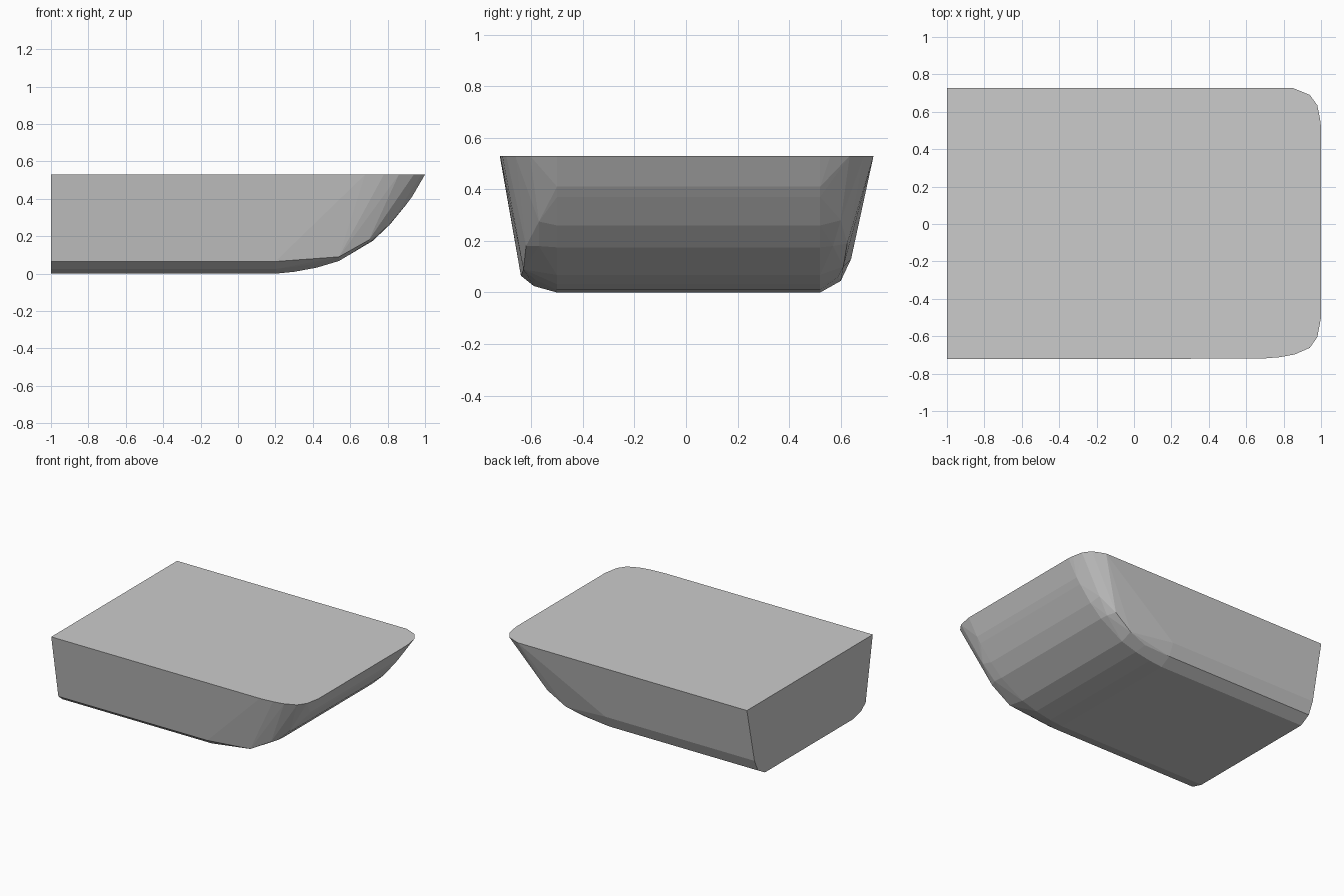
import bpy, bmesh, math

# Keel line from stern to bow (x, z)
keel = [(-1, 0), (0.2, 0), (0.3, 0.01), (0.42, 0.032), (0.54, 0.068),
        (0.72, 0.175), (0.81, 0.26), (0.90, 0.37), (0.93, 0.41), (1.0, 0.53)]
pts = [(x, y, z) for x, z in keel for y in (-0.5, 0.52)]

# Rounded bilges along the straight body (y, z)
bilge = [(-0.59, 0.025), (-0.64, 0.065), (0.60, 0.045), (0.64, 0.13)]
pts += [(x, y, z) for x in (-1, 0.2) for y, z in bilge]

# Bilges sweeping up into the bow
pts += [(0.40, -0.585, 0.05), (0.54, -0.63, 0.09), (0.72, -0.57, 0.18), (0.70, -0.62, 0.18),
        (0.78, -0.625, 0.29), (0.82, -0.57, 0.275),
        (0.40, 0.59, 0.06), (0.54, 0.61, 0.10), (0.71, 0.57, 0.18),
        (0.68, 0.625, 0.19), (0.80, 0.60, 0.28)]

# Deck outline with rounded bow corners (x, y)
deck = [(-1, -0.722), (0.68, -0.72), (0.78, -0.712), (0.86, -0.697), (0.94, -0.662), (0.98, -0.605),
        (-1, 0.727), (0.85, 0.727), (0.94, 0.69), (0.98, 0.635), (0.995, 0.56)]
pts += [(x, y, 0.53) for x, y in deck]

# Hull: one solid wrapped around the guide points
bm = bmesh.new()
for p in pts:
    bm.verts.new(p)
res = bmesh.ops.convex_hull(bm, input=bm.verts[:])
loose = [v for v in bm.verts if not v.link_faces]
bmesh.ops.delete(bm, geom=loose, context='VERTS')
bmesh.ops.dissolve_limit(bm, angle_limit=math.radians(1), verts=bm.verts[:], edges=bm.edges[:])
bmesh.ops.recalc_face_normals(bm, faces=bm.faces[:])
mesh = bpy.data.meshes.new("hull")
bm.to_mesh(mesh)
bm.free()
hull = bpy.data.objects.new("hull", mesh)
bpy.context.collection.objects.link(hull)
